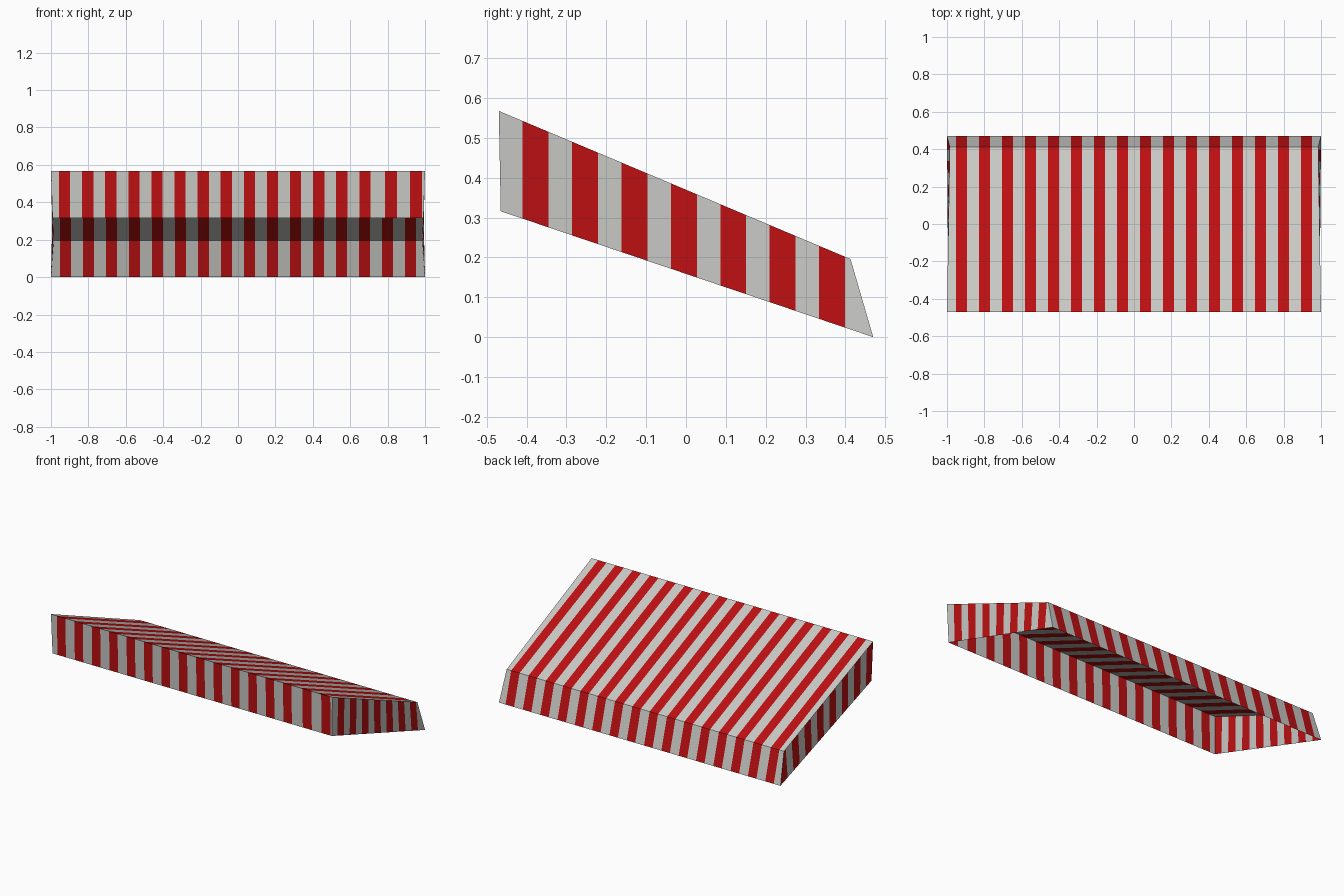
import bpy
import bmesh
from mathutils import Vector

cube = bpy.data.objects.get("Cube")
if cube:
    bpy.data.objects.remove(cube, do_unlink=True)


def make_material(name, rgb):
    mat = bpy.data.materials.new(name)
    mat.use_nodes = True
    colour = (*rgb, 1.0)
    mat.diffuse_color = colour
    bsdf = mat.node_tree.nodes["Principled BSDF"]
    bsdf.inputs["Base Color"].default_value = colour
    bsdf.inputs["Roughness"].default_value = 0.9
    return mat


GREY = make_material("pale grey canvas", (0.58, 0.58, 0.56))
RED = make_material("red canvas", (0.51, 0.005, 0.006))


def stripes(start, step, width, count):
    return [(start + i * step, start + i * step + width) for i in range(count)]


def canvas_panel(name, corners, axis, bands):
    """Cut a four-cornered sheet along one axis and colour the bands red."""
    bm = bmesh.new()
    bm.faces.new([bm.verts.new(c) for c in corners])
    normal = Vector((0, 0, 0))
    normal[axis] = 1
    for cut in (edge for band in bands for edge in band):
        bmesh.ops.bisect_plane(bm, geom=bm.verts[:] + bm.edges[:] + bm.faces[:],
                               plane_co=normal * cut, plane_no=normal, dist=1e-5)
    for face in bm.faces:
        middle = face.calc_center_bounds()[axis]
        face.material_index = int(any(a < middle < b for a, b in bands))
    mesh = bpy.data.meshes.new(name)
    bm.to_mesh(mesh)
    bm.free()
    mesh.materials.append(GREY)
    mesh.materials.append(RED)
    obj = bpy.data.objects.new(name, mesh)
    bpy.context.collection.objects.link(obj)
    return obj


# Corners of the open-bottomed awning as (half width, y, z)
FRONT_TOP = (1.0, -0.47, 0.568)
FRONT_LOW = (0.992, -0.465, 0.316)
BACK_TOP = (0.985, 0.413, 0.196)
BACK_LOW = (1.0, 0.47, 0.0)


def left(p):
    return Vector(p)


def right(p):
    return Vector((-p[0], p[1], p[2]))


# Sloping roof and rear panel share the same even stripes
even = stripes(-0.952, 0.123, 0.06, 16)
canvas_panel("roof", [right(FRONT_TOP), left(FRONT_TOP),
                      left(BACK_TOP), right(BACK_TOP)], 0, even)
canvas_panel("back_panel", [left(BACK_LOW), right(BACK_LOW),
                            right(BACK_TOP), left(BACK_TOP)], 0, even)

# Front valance, whose last two stripes sit a little wider apart
front_bands = stripes(-0.957, 0.1235, 0.06, 14) + stripes(0.786, 0.134, 0.064, 2)
canvas_panel("front_valance", [right(FRONT_LOW), left(FRONT_LOW),
                               left(FRONT_TOP), right(FRONT_TOP)], 0, front_bands)

# Side panels: the left begins with grey, the right with red
canvas_panel("left_side", [left(FRONT_LOW), left(BACK_LOW),
                           left(BACK_TOP), left(FRONT_TOP)], 1,
             stripes(-0.41, 0.124, 0.065, 7))
canvas_panel("right_side", [right(BACK_LOW), right(FRONT_LOW),
                            right(FRONT_TOP), right(BACK_TOP)], 1,
             stripes(-0.472, 0.124, 0.064, 8))
